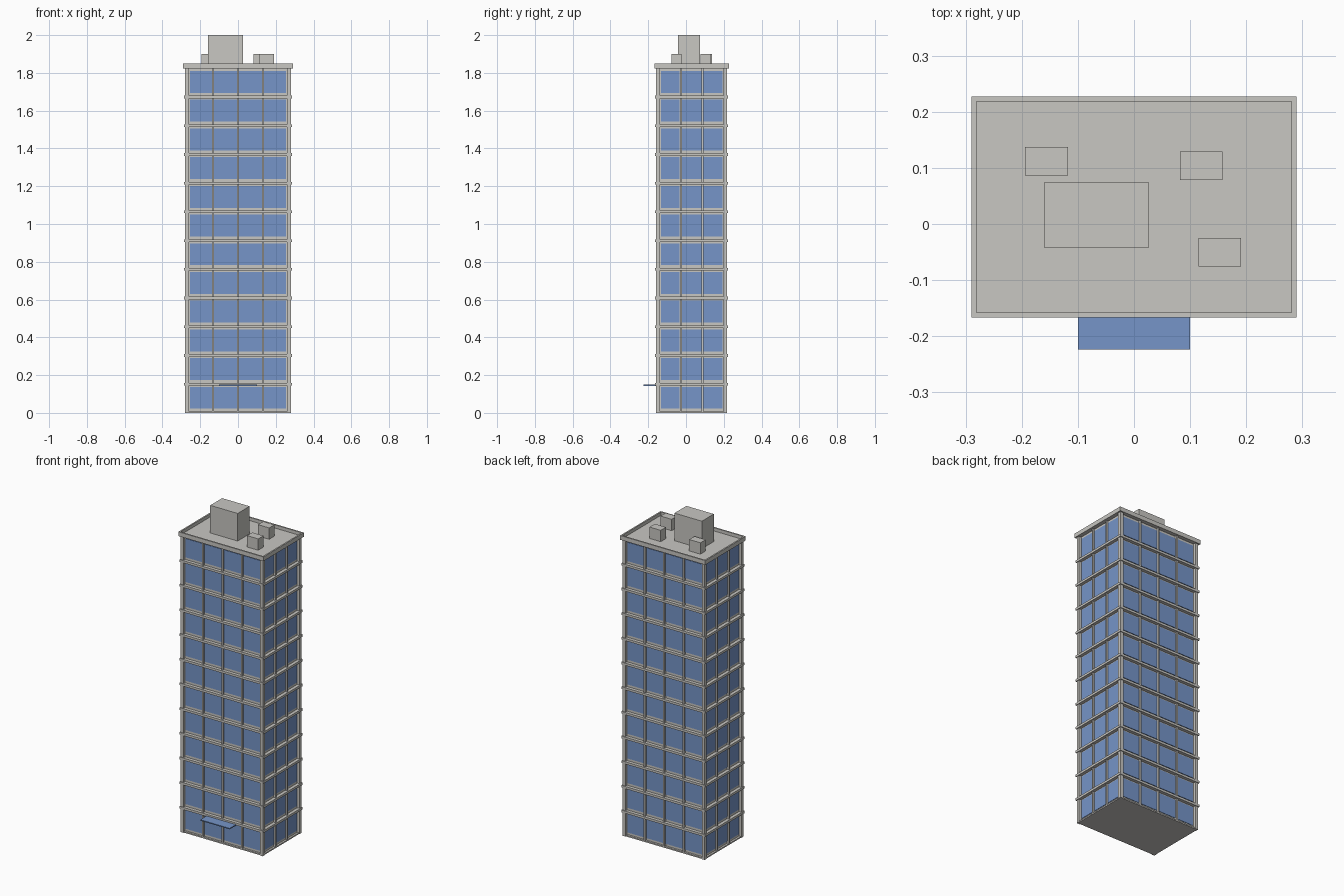
import bpy, bmesh

if "Cube" in bpy.data.objects:
    bpy.data.objects.remove(bpy.data.objects["Cube"], do_unlink=True)


def material(name, rgb):
    m = bpy.data.materials.new(name)
    m.use_nodes = True
    m.diffuse_color = (*rgb, 1)
    m.node_tree.nodes["Principled BSDF"].inputs["Base Color"].default_value = (*rgb, 1)
    return m


concrete = material("concrete", (0.58, 0.57, 0.54))
glass = material("blue glass", (0.18, 0.30, 0.58))

CY = 0.03                 # centre of the tower in depth
HX, HY = 0.265, 0.173     # half size of the wall
FLOORS, PITCH = 12, 0.152
TOP = FLOORS * PITCH


def boxes(name, specs, mat):
    """One object made of boxes given as (x0, x1, y0, y1, z0, z1)."""
    bm = bmesh.new()
    for x0, x1, y0, y1, z0, z1 in specs:
        v = bmesh.ops.create_cube(bm, size=1)["verts"]
        bmesh.ops.scale(bm, vec=(x1 - x0, y1 - y0, z1 - z0), verts=v)
        bmesh.ops.translate(bm, vec=((x0 + x1) / 2, (y0 + y1) / 2, (z0 + z1) / 2), verts=v)
    mesh = bpy.data.meshes.new(name)
    bm.to_mesh(mesh)
    bm.free()
    mesh.materials.append(mat)
    ob = bpy.data.objects.new(name, mesh)
    bpy.context.collection.objects.link(ob)
    return ob


def around(d, z0, z1):
    """Box around the wall, pushed out by d."""
    return (-HX - d, HX + d, CY - HY - d, CY + HY + d, z0, z1)


boxes("wall_core", [around(0, 0, TOP)], concrete)

# Glass panes on all four sides, one per bay and floor
panes, mullions = [], []
T, GAP = 0.003, 0.011
for half, bays, is_x in ((HX, 4, True), (HY, 3, False)):
    step = 2 * half / bays
    for side in (-1, 1):
        face = side * (HY if is_x else HX)

        def plate(a, b, depth, z0, z1):
            n = sorted((face, face + side * depth))
            if is_x:
                return (a, b, n[0] + CY, n[1] + CY, z0, z1)
            return (n[0], n[1], a + CY, b + CY, z0, z1)

        for i in range(bays):
            a = -half + i * step + (GAP if i == 0 else 0.006)
            b = -half + (i + 1) * step - (GAP if i == bays - 1 else 0.006)
            for f in range(FLOORS):
                panes.append(plate(a, b, T, f * PITCH + 0.022, f * PITCH + 0.138))
            if i:
                c = -half + i * step
                mullions.append(plate(c - 0.005, c + 0.005, 0.012, 0, TOP))
boxes("window_panes", panes, glass)
boxes("mullions", mullions, concrete)

# Corner columns
boxes("corner_columns", [
    (sx * 0.27 - 0.01, sx * 0.27 + 0.01, CY + sy * 0.178 - 0.01, CY + sy * 0.178 + 0.01, 0, TOP)
    for sx in (-1, 1) for sy in (-1, 1)], concrete)

# Floor bands and base
bands = [around(0.02, f * PITCH - 0.007, f * PITCH + 0.007) for f in range(1, FLOORS)]
boxes("floor_bands", bands + [around(0.012, 0, 0.008)], concrete)

# Roof slab with raised parapet
boxes("roof_slab", [around(0.024, TOP, TOP + 0.006)], concrete)
X, Y0, Y1, W, Z = 0.29, -0.167, 0.227, 0.009, 1.85
boxes("parapet", [
    (-X, X, Y0, Y0 + W, TOP, Z), (-X, X, Y1 - W, Y1, TOP, Z),
    (-X, -X + W, Y0 + W, Y1 - W, TOP, Z), (X - W, X, Y0 + W, Y1 - W, TOP, Z)], concrete)

# Rooftop housing and small units
boxes("roof_housing", [(-0.16, 0.027, -0.042, 0.074, TOP, 2.0)], concrete)
boxes("roof_units", [(x, x + 0.076, y, y + 0.051, TOP, 1.9)
                     for x, y in ((-0.194, 0.086), (0.082, 0.078), (0.115, -0.076))], concrete)

# Entrance canopy
boxes("entrance_canopy", [(-0.1, 0.1, -0.224, CY - HY, 0.143, 0.149)], glass)
